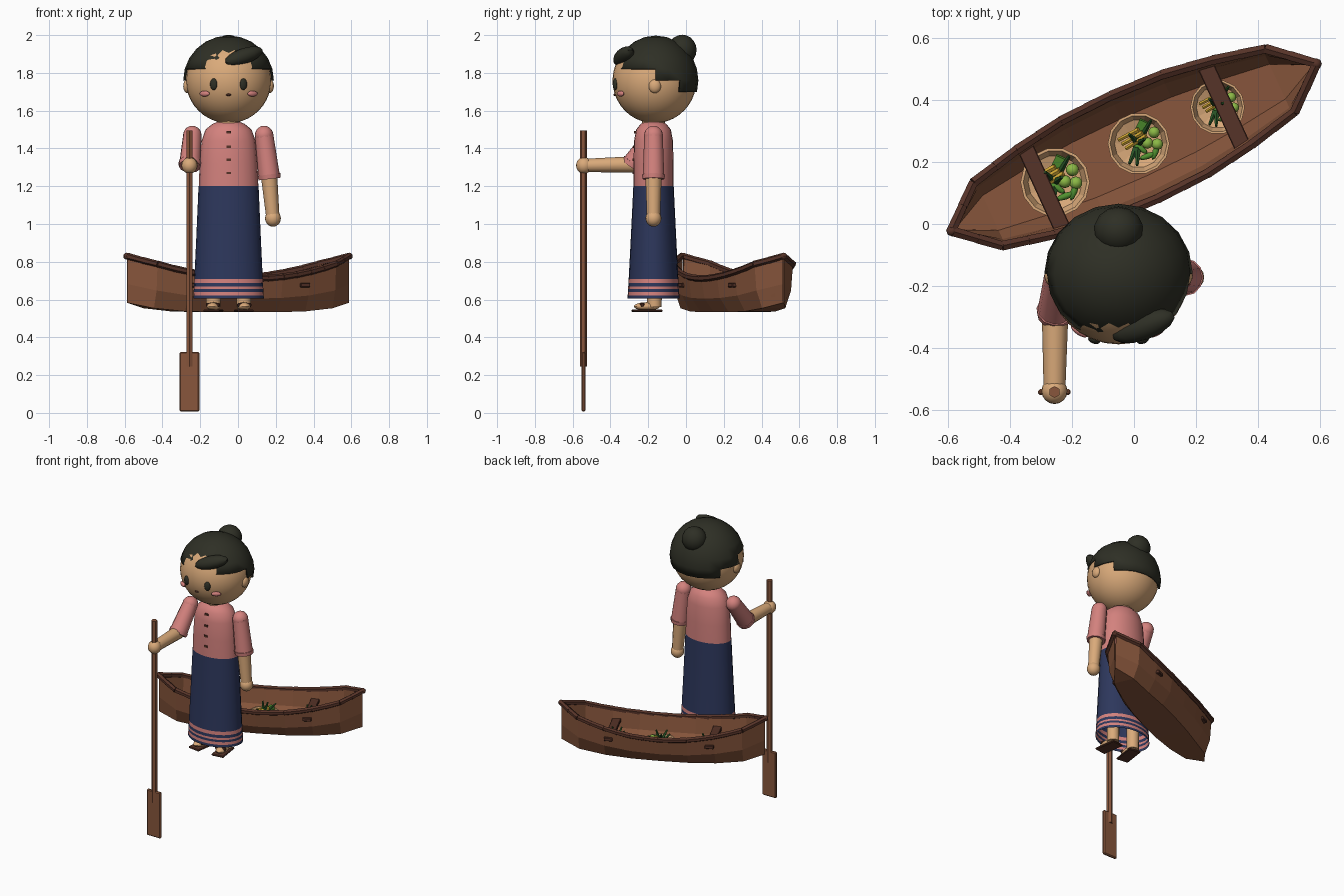
import bpy, bmesh, math
from mathutils import Vector, Matrix, Euler

if "Cube" in bpy.data.objects:
    bpy.data.objects.remove(bpy.data.objects["Cube"])


def mat(name, r, g, b):
    m = bpy.data.materials.new(name)
    lin = [(c / 255 / 12.92 if c < 11 else ((c / 255 + 0.055) / 1.055) ** 2.4) for c in (r, g, b)]
    m.diffuse_color = (*lin, 1)
    m.use_nodes = True
    m.node_tree.nodes["Principled BSDF"].inputs["Base Color"].default_value = m.diffuse_color
    return m


SKIN = mat("tan", 218, 170, 122)
HAIR = mat("black_brown", 46, 47, 37)
PINK = mat("pink", 212, 130, 126)
NAVY = mat("navy", 45, 55, 92)
WOOD = mat("wood", 136, 86, 60)
DARK = mat("dark_wood", 86, 51, 40)
LIME = mat("lime", 140, 185, 70)
GREEN = mat("green", 80, 145, 48)
LEAF = mat("leaf_green", 40, 84, 38)
YELLOW = mat("yellow", 214, 172, 54)


def finish(name, bm, mats, smooth=True):
    bmesh.ops.recalc_face_normals(bm, faces=bm.faces)
    me = bpy.data.meshes.new(name)
    bm.to_mesh(me)
    bm.free()
    for m in (mats if isinstance(mats, list) else [mats]):
        me.materials.append(m)
    ob = bpy.data.objects.new(name, me)
    bpy.context.collection.objects.link(ob)
    if smooth:
        bpy.ops.object.select_all(action='DESELECT')
        ob.select_set(True)
        bpy.context.view_layer.objects.active = ob
        bpy.ops.object.shade_smooth_by_angle(angle=math.radians(35))
    return ob


def xf(loc, rot=(0, 0, 0), scale=(1, 1, 1)):
    return Matrix.LocRotScale(Vector(loc), Euler([math.radians(a) for a in rot]), Vector(scale))


def ball(name, m, loc, size, rot=(0, 0, 0), seg=16, rings=10):
    bm = bmesh.new()
    bmesh.ops.create_uvsphere(bm, u_segments=seg, v_segments=rings, radius=1, matrix=xf(loc, rot, size))
    return finish(name, bm, m)


def box(name, m, loc, size, rot=(0, 0, 0), bevel=0):
    bm = bmesh.new()
    bmesh.ops.create_cube(bm, size=1, matrix=xf(loc, rot, size))
    if bevel:
        bmesh.ops.bevel(bm, geom=bm.edges[:], offset=bevel, segments=1, affect='EDGES')
    return finish(name, bm, m, False)


def tube(name, m, a, b, r1, r2, seg=12):
    a, b = Vector(a), Vector(b)
    q = (b - a).to_track_quat('Z', 'Y')
    bm = bmesh.new()
    bmesh.ops.create_cone(bm, cap_ends=True, segments=seg, radius1=r1, radius2=r2, depth=(b - a).length,
                          matrix=Matrix.Translation((a + b) / 2) @ q.to_matrix().to_4x4())
    return finish(name, bm, m, seg > 8)


def loft(name, mats, rings, caps=True, closed=True, smooth=True, pick=None):
    """Skin a list of equal rings; pick(ring index) gives the material slot."""
    bm = bmesh.new()
    vs = [[bm.verts.new(p) for p in r] for r in rings]
    n = len(vs[0])
    for i in range(len(vs) - 1):
        for j in range(n if closed else n - 1):
            k = (j + 1) % n
            f = bm.faces.new((vs[i][j], vs[i][k], vs[i + 1][k], vs[i + 1][j]))
            f.material_index = pick(i) if pick else 0
    if caps:
        bm.faces.new(vs[0])
        bm.faces.new(vs[-1])
    return finish(name, bm, mats, smooth)


def ellipse(cx, cy, z, rx, ry, n=24):
    return [(cx + rx * math.cos(t), cy + ry * math.sin(t), z)
            for t in (2 * math.pi * i / n for i in range(n))]


CX, CY = -0.05, -0.172

# Head and ears
HZ = 1.76
ball("head", SKIN, (CX, CY + 0.005, HZ), (0.226, 0.222, 0.226), seg=32, rings=20)
for s in (-1, 1):
    ball("ear", SKIN, (CX + s * 0.218, CY + 0.007, 1.73), (0.022, 0.033, 0.037))
    ball("eye", HAIR, (CX + s * 0.079, CY - 0.203, 1.74), (0.02, 0.012, 0.031), (0, 0, s * 20))
    ball("cheek", PINK, (CX + s * 0.127, CY - 0.175, 1.69), (0.031, 0.012, 0.015), (0, 0, s * 33))
ball("mouth", DARK, (CX, CY - 0.205, 1.684), (0.014, 0.008, 0.006))

# Hair cap with a stepped hairline, lower towards the back
bm = bmesh.new()
bmesh.ops.create_uvsphere(bm, u_segments=20, v_segments=12, radius=0.24)
cut = []
for f in bm.faces:
    c = f.calc_center_median()
    low = 0.06 if c.y < 0.05 else (0 if c.y < 0.15 else -0.065)
    if abs(c.x) > 0.2:
        low = min(low, 0.0 if c.y > 0.03 else 0.06)
    if c.z < low:
        cut.append(f)
bmesh.ops.delete(bm, geom=cut, context='FACES')
bmesh.ops.transform(bm, matrix=xf((CX, CY + 0.012, HZ), (0, 0, 0), (1, 0.94, 0.99)), verts=bm.verts)
cap = finish("hair_cap", bm, HAIR)
sol = cap.modifiers.new("thickness", 'SOLIDIFY')
sol.thickness = 0.012
ball("hair_bun", HAIR, (CX, -0.02, 1.922), (0.08, 0.076, 0.08), seg=14, rings=10)
ball("fringe", HAIR, (0.03, -0.33, 1.888), (0.112, 0.045, 0.042), (0, -18, 20), seg=14, rings=8)

# Blouse and neck
tube("neck", SKIN, (CX, CY, 1.5), (CX, CY, 1.58), 0.06, 0.06)
loft("blouse", PINK, [ellipse(CX, CY, z, rx, ry) for z, rx, ry in (
    (1.195, 0.158, 0.106), (1.32, 0.153, 0.106), (1.44, 0.143, 0.103), (1.5, 0.122, 0.092), (1.53, 0.085, 0.068),
    (1.54, 0.06, 0.05))])
for z, y in ((1.485, -0.27), (1.41, -0.277), (1.34, -0.279), (1.27, -0.279)):
    box("button", DARK, (CX, y, z), (0.024, 0.008, 0.013))

# Long skirt, striped near the hem
zs = [0.605, 0.622, 0.64, 0.655, 0.668, 0.687, 0.71, 0.9, 1.1, 1.2]
loft("skirt", [NAVY, PINK],
     [ellipse(CX, CY, z, 0.187 - 0.028 * t ** 0.9, 0.138 - 0.031 * t ** 0.9)
      for z, t in ((z, (z - 0.605) / 0.595) for z in zs)],
     caps=False, pick=lambda i: int(i in (1, 3, 5)))

# Legs, feet and sandals
for s in (-1, 1):
    x = CX + s * 0.08
    tube("leg", SKIN, (x, CY + 0.005, 0.56), (x, CY + 0.005, 0.8), 0.038, 0.042)
    ball("foot", SKIN, (x, -0.207, 0.564), (0.036, 0.07, 0.022), (0, 0, s * 8))
    box("sandal_sole", DARK, (x, -0.207, 0.541), (0.085, 0.155, 0.013), (0, 0, s * 8), 0.004)
    box("sandal_strap", DARK, (x + s * 0.003, -0.235, 0.572), (0.074, 0.022, 0.022), (0, 0, s * 8), 0.006)


# Arms: puffed sleeve, cuff, forearm, hand
def arm(shoulder, elbow, hand):
    sh, el, ha = Vector(shoulder), Vector(elbow), Vector(hand)
    d = (el - sh).normalized()
    ball("shoulder", PINK, sh, (0.049, 0.05, 0.05))
    tube("sleeve", PINK, sh, el, 0.049, 0.057)
    tube("sleeve_cuff", PINK, el - d * 0.012, el + d * 0.012, 0.061, 0.058)
    ball("elbow", SKIN, el, (0.042, 0.042, 0.042))
    tube("forearm", SKIN, el, ha, 0.043, 0.035)
    ball("hand", SKIN, ha, (0.042, 0.042, 0.044))


arm((0.138, CY, 1.47), (0.165, CY, 1.25), (0.185, CY, 1.03))
arm((-0.242, CY, 1.47), (-0.255, -0.285, 1.315), (-0.257, -0.54, 1.31))

# Paddle
PX, PY = -0.257, -0.543
tube("paddle_shaft", WOOD, (PX, PY, 0.245), (PX, PY, 1.495), 0.019, 0.019, 6)
box("paddle_blade", WOOD, (PX, PY, 0.165), (0.105, 0.02, 0.316), bevel=0.006)

# Boat frame: u along the hull, v across it
BA = math.radians(24.6)
BO = Vector((0, 0.248, 0))


def boat(u, v, z):
    return BO + Vector((u * math.cos(BA) - v * math.sin(BA), u * math.sin(BA) + v * math.cos(BA), z))


half = [(0, 0.183), (0.18, 0.176), (0.35, 0.15), (0.52, 0.112), (0.645, 0.004)]
stations = [(-u, w) for u, w in half[:0:-1]] + half


def sheer(u):
    return 0.712 + 0.118 * (u / 0.645) ** 2


# Hull: outer and inner skin in one closed section
rings = []
for u, w in stations:
    b, t = 0.533 + 0.05 * (u / 0.645) ** 4, sheer(u)
    ring = []
    for wi, bi, ui in ((w, b, u), (w * 0.92, b + 0.015, u * 0.98)):
        side = [(wi, t), (wi * 0.9, bi + (t - bi) * 0.4), (wi * 0.6, bi)]
        part = [(v, z) for v, z in side] + [(-v, z) for v, z in side[::-1]]
        pts = [boat(ui, v, z) for v, z in part]
        ring += pts if ui == u and wi == w else pts[::-1]
    rings.append(ring)
# the middle station has equal u for both skins, so widths keep them apart
loft("hull", WOOD, rings, smooth=False)

# Gunwale rails made of short lengths
for s in (-1, 1):
    fine = []
    for (u0, w0), (u1, w1) in zip(stations, stations[1:]):
        fine += [(u0, w0), ((u0 + u1) / 2, (w0 + w1) / 2)]
    fine.append(stations[-1])
    for (u0, w0), (u1, w1) in zip(fine, fine[1:]):
        tube("rail", DARK, boat(u0, s * w0, sheer(u0)), boat(u1, s * w1, sheer(u1)), 0.018, 0.0165, 6)
    ball("stem_cap", DARK, boat(s * 0.648, 0, sheer(0.645)), (0.018, 0.018, 0.018), seg=8, rings=6)

# Benches, ends poking through the hull
for u in (-0.32, 0.32):
    box("bench", DARK, boat(u, 0, 0.676), (0.055, 0.325, 0.022), (0, 0, 24.6), 0.003)

# Baskets of vegetables
for x, y, r in ((-0.255, 0.135, 0.112), (0.015, 0.26, 0.1), (0.27, 0.378, 0.088)):
    z0 = 0.552
    prof = [(0.55, 0), (0.85, 0.03), (1, 0.075), (0.92, 0.075), (0.78, 0.04), (0.5, 0.03)]
    loft("basket", SKIN, [ellipse(x, y, z0 + h, r * k, r * k, 14) for k, h in prof], smooth=False)

    def at(px, py, h):
        return (x + px * r, y + py * r, z0 + h)
    for px, py in ((0.5, 0.36), (0.28, 0.02), (0.6, -0.02)):
        ball("lime_fruit", LIME, at(px, py, 0.075), (0.19 * r,) * 3, seg=10, rings=8)
    for px, py, a in ((0.3, -0.4, 20), (0.55, -0.25, 70), (0.05, -0.15, -35)):
        ball("pod", GREEN, at(px, py, 0.075), (0.3 * r, 0.1 * r, 0.1 * r), (0, 0, a), seg=8, rings=6)
    for k in range(3):
        tube("yellow_stalk", YELLOW, at(-0.65 + 0.12 * k, 0.12 - 0.14 * k, 0.07),
             at(0.0 + 0.12 * k, 0.45 - 0.1 * k, 0.1), 0.07 * r, 0.09 * r, 6)
    box("green_bundle", GREEN, at(0.1, 0.5, 0.085), (0.36 * r, 0.5 * r, 0.2 * r), (15, 0, -25))
    for px, py, h in ((-0.3, -0.65, 0.1), (-0.05, -0.7, 0.12), (0.4, 0.75, 0.12), (-0.3, 0.3, 0.135),
                      (0.2, 0.15, 0.145)):
        tube("leaf", LEAF, at(-0.02, 0, 0.06), at(px, py, h), 0.13 * r, 0.05 * r, 5)
